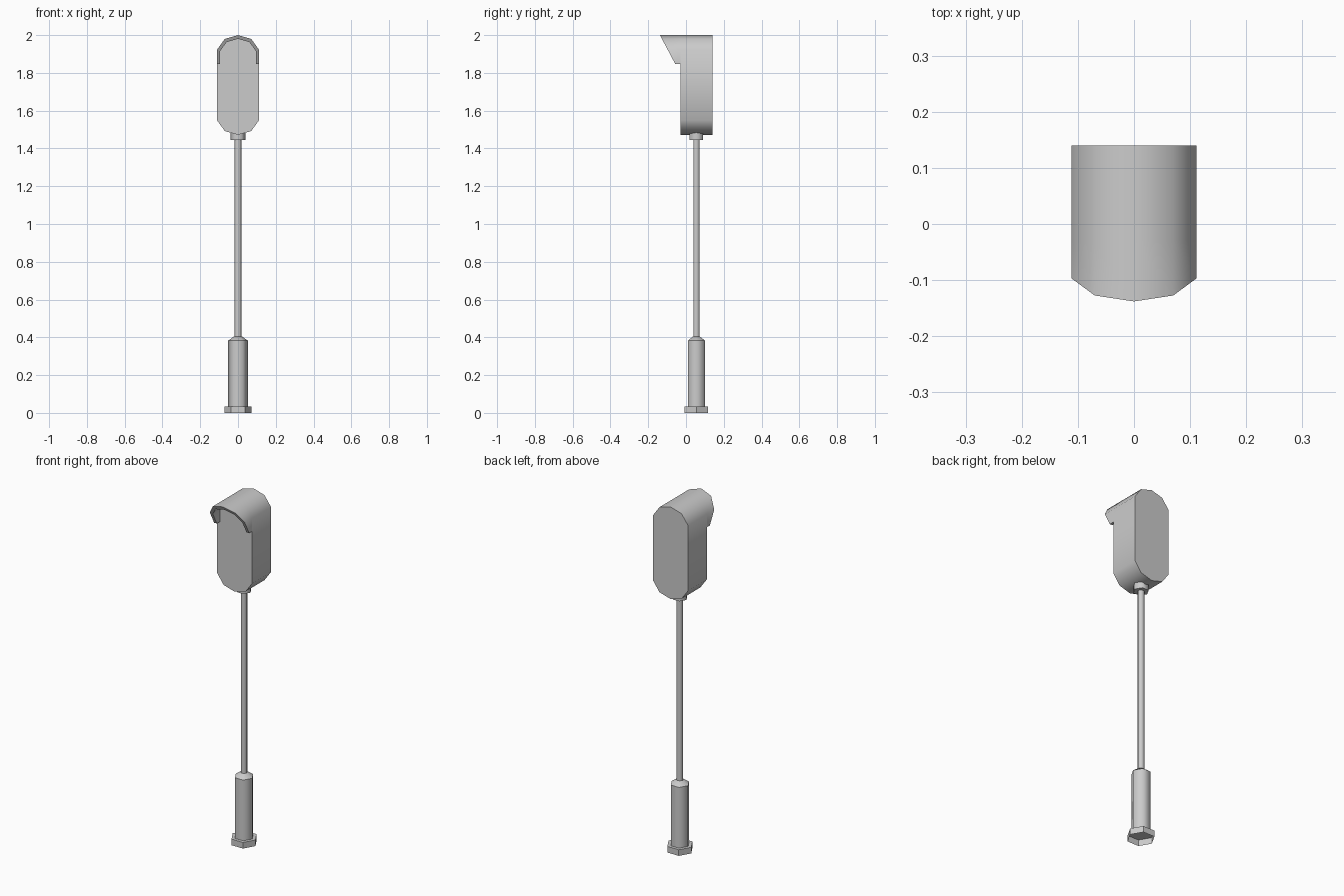
import bpy, bmesh, math

cube = bpy.data.objects.get("Cube")
if cube:
    bpy.data.objects.remove(cube, do_unlink=True)

GREY = (0.6, 0.6, 0.6, 1)
metal = bpy.data.materials.new("light_grey")
metal.use_nodes = True
metal.diffuse_color = GREY
metal.node_tree.nodes["Principled BSDF"].inputs["Base Color"].default_value = GREY

AXIS_Y = 0.055            # depth of the pole axis
HEAD_FRONT, HEAD_BACK = -0.03, 0.14


def finish(name, bm, smooth=True):
    bmesh.ops.recalc_face_normals(bm, faces=bm.faces)
    mesh = bpy.data.meshes.new(name)
    bm.to_mesh(mesh)
    bm.free()
    mesh.materials.append(metal)
    obj = bpy.data.objects.new(name, mesh)
    bpy.context.collection.objects.link(obj)
    if smooth:
        bpy.ops.object.select_all(action="DESELECT")
        obj.select_set(True)
        bpy.context.view_layer.objects.active = obj
        bpy.ops.object.shade_smooth_by_angle(angle=math.radians(60.5))
    return obj


def hexagon(name, r_bottom, r_top, z0, z1, smooth=True, open_bottom=False):
    """Six-sided upright tube around the pole axis, corners on x."""
    bm = bmesh.new()
    rings = []
    for r, z in ((r_bottom, z0), (r_top, z1)):
        rings.append([bm.verts.new((r * math.cos(k * math.pi / 3),
                                    AXIS_Y + r * math.sin(k * math.pi / 3), z))
                      for k in range(6)])
    low, high = rings
    for i in range(6):
        j = (i + 1) % 6
        bm.faces.new((low[i], low[j], high[j], high[i]))
    bm.faces.new(high)
    if not open_bottom:
        bm.faces.new(low[::-1])
    return finish(name, bm, smooth)


def prism(name, outline, front, back):
    """Extrude an (x, z) outline along y; front is a function of height."""
    bm = bmesh.new()
    a = [bm.verts.new((x, front(z), z)) for x, z in outline]
    b = [bm.verts.new((x, back, z)) for x, z in outline]
    n = len(outline)
    for i in range(n):
        j = (i + 1) % n
        bm.faces.new((a[i], a[j], b[j], b[i]))
    bm.faces.new(a)
    bm.faces.new(b[::-1])
    return finish(name, bm)


def mirrored(half):
    """Half outline from the right side to the centre, completed on -x."""
    return half + [(-x, z) for x, z in reversed(half) if x > 0]


# Foot, post and pole
hexagon("foot", 0.072, 0.072, 0, 0.035, smooth=False, open_bottom=True)
hexagon("post", 0.052, 0.052, 0.034, 0.383)
hexagon("post_shoulder", 0.052, 0.02, 0.383, 0.405)
hexagon("pole", 0.019, 0.019, 0.4, 1.46)
hexagon("collar", 0.041, 0.041, 1.445, 1.49)

# Head with faceted round ends
top = mirrored([(0.111, 1.923), (0.07, 1.98), (0, 2.0)])
bottom = [(x, 3.472 - z) for x, z in reversed(top)]
prism("head", top + bottom[::-1][::-1], lambda z: HEAD_FRONT, HEAD_BACK)

# Visor: thin arch with a front edge that slopes back towards the bottom
outer = mirrored([(0.111, 1.848), (0.111, 1.923), (0.07, 1.98), (0, 2.0)])
inner = mirrored([(0.094, 1.848), (0.094, 1.917), (0.06, 1.963), (0, 1.98)])
prism("visor", outer + inner[::-1],
      lambda z: -0.138 + (2.0 - z) * 0.53, HEAD_FRONT)
